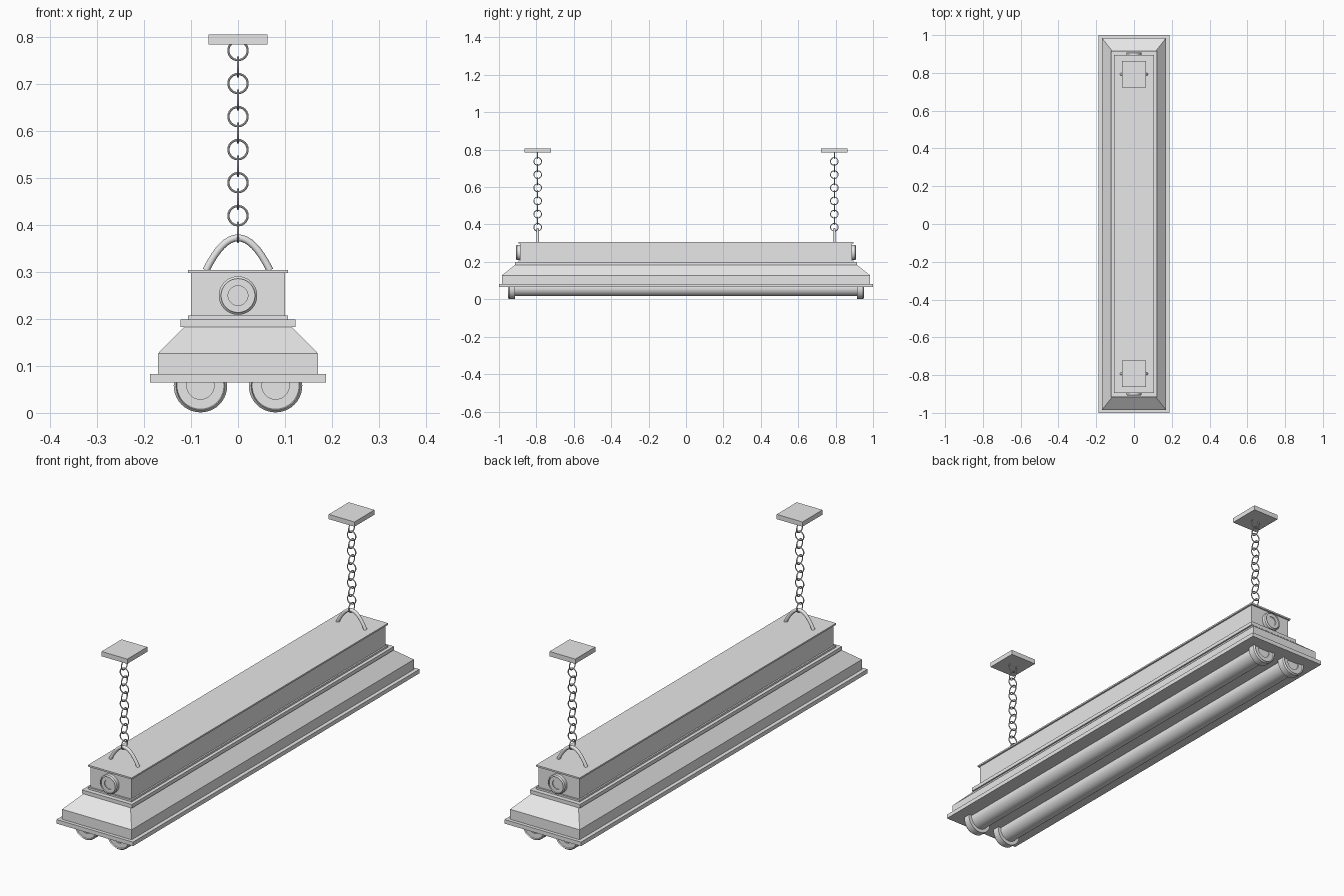
import bpy, bmesh
from math import cos, sin, pi, radians

cube = bpy.data.objects.get("Cube")
if cube:
    bpy.data.objects.remove(cube, do_unlink=True)

GREY = (0.8, 0.8, 0.8, 1)
mat = bpy.data.materials.new("light grey metal")
mat.use_nodes = True
mat.diffuse_color = GREY
mat.node_tree.nodes["Principled BSDF"].inputs["Base Color"].default_value = GREY


def finish(bm, name, smooth=False):
    bmesh.ops.recalc_face_normals(bm, faces=bm.faces)
    mesh = bpy.data.meshes.new(name)
    bm.to_mesh(mesh)
    bm.free()
    mesh.materials.append(mat)
    obj = bpy.data.objects.new(name, mesh)
    bpy.context.collection.objects.link(obj)
    if smooth:
        bpy.ops.object.select_all(action='DESELECT')
        obj.select_set(True)
        bpy.context.view_layer.objects.active = obj
        bpy.ops.object.shade_smooth_by_angle(angle=radians(35))
    return obj


def loft(bm, rings, closed=False):
    """Bridge successive rings of points; cap the ends unless closed."""
    loops = [[bm.verts.new(p) for p in ring] for ring in rings]
    n = len(loops[0])
    pairs = list(zip(loops, loops[1:]))
    if closed:
        pairs.append((loops[-1], loops[0]))
    for a, b in pairs:
        for i in range(n):
            j = (i + 1) % n
            bm.faces.new((a[i], a[j], b[j], b[i]))
    if not closed:
        bm.faces.new(loops[0])
        bm.faces.new(loops[-1])


def stepped_box(name, profile, cx=0, cy=0):
    """Stack of rectangles given as half width, half length, height."""
    bm = bmesh.new()
    loft(bm, [[(cx + sx * w, cy + sy * l, z)
               for sx, sy in ((-1, -1), (1, -1), (1, 1), (-1, 1))]
              for w, l, z in profile])
    return finish(bm, name)


def lathe_y(name, profile, cx, cz, side=1, n=40):
    """Revolve radius, distance pairs about an axis along y."""
    bm = bmesh.new()
    loft(bm, [[(cx + r * cos(2 * pi * i / n), side * y, cz + r * sin(2 * pi * i / n))
               for i in range(n)] for r, y in profile])
    return finish(bm, name, True)


def chain_link(name, y, z, turned, major=0.0205, minor=0.0024, n=24, m=8):
    bm = bmesh.new()
    rings = []
    for i in range(n):
        a = 2 * pi * i / n
        ring = []
        for k in range(m):
            b = 2 * pi * k / m
            r, off = major + minor * cos(b), minor * sin(b)
            u, v = r * cos(a), r * sin(a)
            ring.append((off, y + u, z + v) if turned else (u, y + off, z + v))
        rings.append(ring)
    loft(bm, rings, closed=True)
    return finish(bm, name, True)


def arch(name, y, half=0.068, height=0.069, base=0.304, radius=0.0075, n=24, m=12):
    """Parabolic wire hoop standing on the housing."""
    bm = bmesh.new()
    rings = []
    for i in range(n + 1):
        t = -cos(pi * i / n)
        x, z = half * t, base + height * (1 - t * t)
        dx, dz = half, -2 * height * t
        d = (dx * dx + dz * dz) ** 0.5
        nx, nz = -dz / d, dx / d
        rings.append([(x + radius * cos(2 * pi * k / m) * nx,
                       y + radius * sin(2 * pi * k / m),
                       z + radius * cos(2 * pi * k / m) * nz) for k in range(m)])
    loft(bm, rings)
    return finish(bm, name, True)


# Shade: rim, vertical wall, sloping hood and top collar
stepped_box("shade", [(0.187, 1.0, 0.065), (0.187, 1.0, 0.083),
                      (0.17, 0.985, 0.083), (0.17, 0.985, 0.127),
                      (0.115, 0.915, 0.183), (0.122, 0.915, 0.183),
                      (0.122, 0.915, 0.199)])

# Housing with a thin flange below and a thin lid above
stepped_box("housing", [(0.107, 0.895, 0.199), (0.107, 0.895, 0.207),
                        (0.1, 0.888, 0.207), (0.1, 0.888, 0.298),
                        (0.107, 0.895, 0.298), (0.107, 0.895, 0.305)])

# Round knockouts on the housing ends
for side, end in ((-1, "front"), (1, "back")):
    lathe_y(end + "_knockout",
            [(0.041, 0.88), (0.041, 0.904), (0.036, 0.909), (0.036, 0.902),
             (0.021, 0.902), (0.021, 0.898)], 0, 0.25, side)

# Lamp tubes with recessed end caps
for cx, hand in ((-0.08, "right"), (0.08, "left")):
    lathe_y(hand + "_tube", [(0.043, -0.92), (0.043, 0.92)], cx, 0.06)
    for side, end in ((-1, "front"), (1, "back")):
        lathe_y(hand + "_" + end + "_tube_cap",
                [(0.057, 0.915), (0.057, 0.945), (0.052, 0.951), (0.05, 0.945),
                 (0.029, 0.945), (0.029, 0.94)], cx, 0.058, side)

# Hangers: hoop, chain and ceiling plate at each end
for y, end in ((-0.793, "front"), (0.793, "back")):
    arch(end + "_hoop", y)
    for i in range(12):
        chain_link(f"{end}_chain_link_{i + 1}", y, 0.385 + 0.0352 * i, i % 2 == 0)
    stepped_box(end + "_ceiling_plate",
                [(0.063, 0.07, 0.785), (0.063, 0.07, 0.806)], cy=y)
